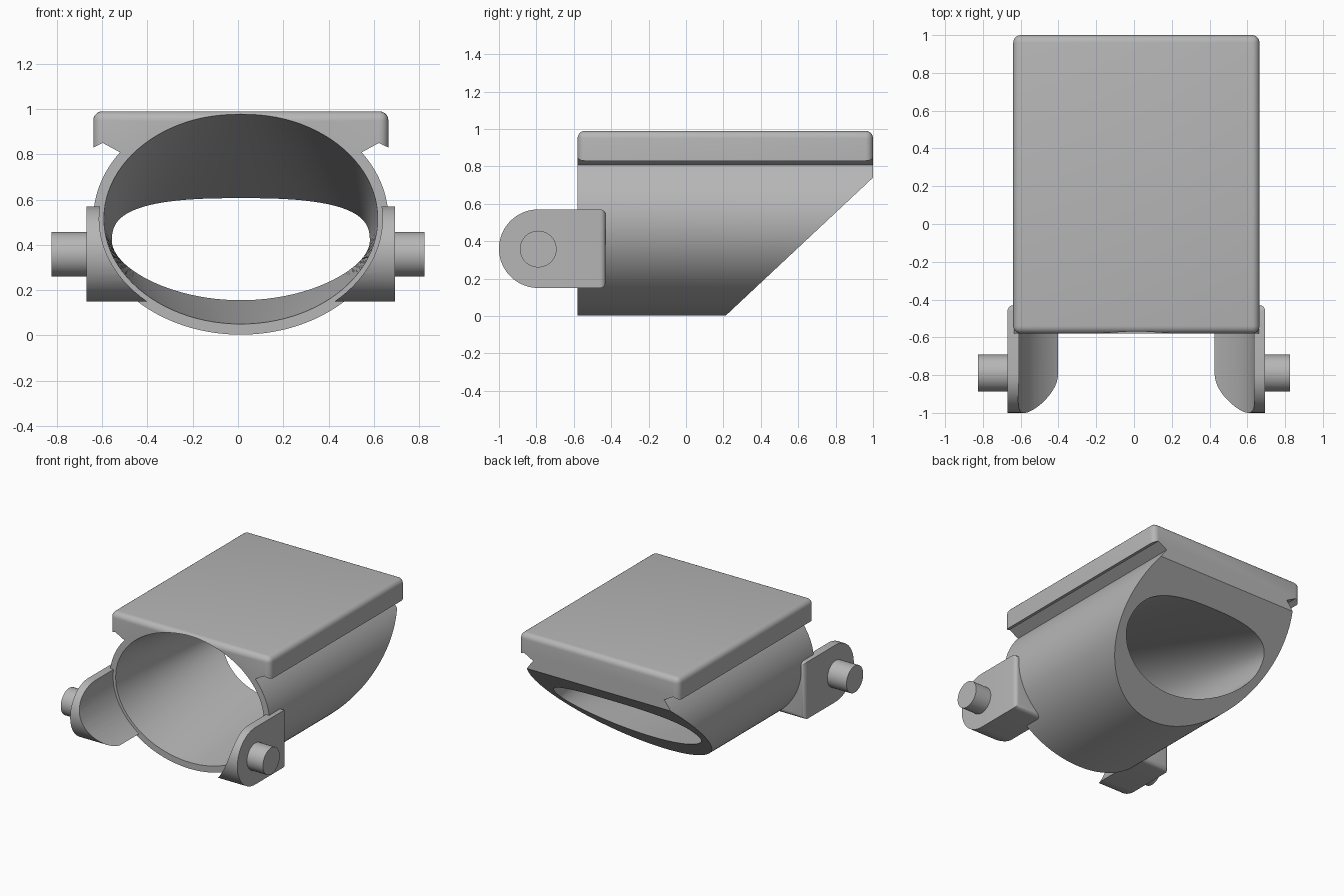
import bpy, bmesh
from math import sin, cos, pi, radians
from mathutils import Vector

cube = bpy.data.objects.get("Cube")
if cube:
    bpy.data.objects.remove(cube, do_unlink=True)

CX, CZ = 0.0125, 0.515          # axis of the oval sleeve
FRONT, BACK = -0.58, 1.0

grey = bpy.data.materials.new("matte grey")
grey.use_nodes = True
grey.diffuse_color = (0.47, 0.47, 0.47, 1)
grey.node_tree.nodes["Principled BSDF"].inputs["Base Color"].default_value = (0.47, 0.47, 0.47, 1)


def loft(name, rings, bevel_rule=None, width=0.03):
    """Skin closed rings of points, cap both ends, optionally bevel chosen edges."""
    bm = bmesh.new()
    loops = [[bm.verts.new(p) for p in ring] for ring in rings]
    n = len(loops[0])
    for a, b in zip(loops, loops[1:]):
        for i in range(n):
            j = (i + 1) % n
            bm.faces.new((a[i], a[j], b[j], b[i]))
    bm.faces.new(loops[0])
    bm.faces.new(loops[-1])
    bmesh.ops.recalc_face_normals(bm, faces=bm.faces[:])
    if bevel_rule:
        edges = [e for e in bm.edges if bevel_rule(e.verts[0].co, e.verts[1].co)]
        bmesh.ops.bevel(bm, geom=edges, offset=width, segments=5, profile=0.5,
                        affect='EDGES', clamp_overlap=True)
    mesh = bpy.data.meshes.new(name)
    bm.to_mesh(mesh)
    bm.free()
    mesh.materials.append(grey)
    obj = bpy.data.objects.new(name, mesh)
    bpy.context.collection.objects.link(obj)
    return obj


def along_y(points, y0, y1):
    return [[Vector((CX + x, y, z)) for x, z in points] for y in (y0, y1)]


def along_x(points, x0, x1):
    return [[Vector((x, y, z)) for y, z in points] for x in (x0, x1)]


def oval(rx, rz, start=0, end=360, steps=96):
    angles = [radians(start + (end - start) * i / steps) for i in range(steps + 1)]
    return [(rx * cos(a), CZ + rz * sin(a)) for a in angles]


def activate(obj):
    bpy.ops.object.select_all(action='DESELECT')
    obj.select_set(True)
    bpy.context.view_layer.objects.active = obj


def cut(obj, cutter):
    cutter.hide_render = True
    mod = obj.modifiers.new("cut", 'BOOLEAN')
    mod.operation = 'DIFFERENCE'
    mod.solver = 'EXACT'
    mod.object = cutter
    activate(obj)
    bpy.ops.object.modifier_apply(modifier=mod.name)
    bpy.data.objects.remove(cutter, do_unlink=True)


def smooth(obj):
    activate(obj)
    bpy.ops.object.shade_smooth_by_angle(angle=radians(30))


# Sleeve with flat top plate and overhanging lips, as one profile
lip = [(0.61, 0.85), (0.652, 0.83), (0.652, 0.99)]
outline = oval(0.652, 0.512, 35, -215)
outline += [(-x, z) for x, z in lip] + lip[::-1]


def plate_edges(a, b):
    outer = all(abs(abs(v.x - CX) - 0.652) < 1e-4 and v.z > 0.8 for v in (a, b))
    vertical = abs(a.z - b.z) > 0.1
    top = a.z > 0.98 and b.z > 0.98
    return outer and (vertical or top)


sleeve = loft("sleeve_and_top_plate", along_y(outline, FRONT, BACK), plate_edges, 0.04)

# Tapering bore that flattens towards the back
bore_rings = []
for k in range(19):
    s = -0.04 + 0.1 * k
    low, high, rx = 0.05 + 0.11 * s, 0.98 - 0.26 * s, 0.605 - 0.028 * s
    mid, rz = (low + high) / 2, (high - low) / 2
    power = 2 + 0.4 * max(s, 0)
    ring = []
    for i in range(96):
        a = 2 * pi * i / 96
        c, d = cos(a), sin(a)
        p = 2 / power if d > 0 else 1
        x = rx * abs(c) ** p * (1 if c > 0 else -1)
        z = mid + rz * abs(d) ** p * (1 if d > 0 else -1)
        ring.append(Vector((CX + x, FRONT + s, z)))
    bore_rings.append(ring)
cut(sleeve, loft("bore_cutter", bore_rings))

# Slanted back cut
slant = [(0.21 - 0.214, -0.2), (0.21, 0), (1.0, 0.74), (1.214, 0.94), (1.3, -0.2)]
cut(sleeve, loft("slant_cutter", along_x(slant, -1, 1)))
smooth(sleeve)

# Side lugs with round front ends, and their pivot pins
PY, PZ, R, REAR = -0.79, 0.36, 0.21, -0.43
lug_outline = [(PY + R * cos(radians(a)), PZ + R * sin(radians(a))) for a in range(90, 271, 5)]
lug_outline += [(REAR, PZ - R), (REAR, PZ + R)]
pin_outline = [(PY + 0.098 * cos(2 * pi * i / 48), PZ - 0.002 + 0.098 * sin(2 * pi * i / 48))
               for i in range(48)]

for side, word in ((1, "left"), (-1, "right")):
    outer = CX + side * 0.682

    def rear_edges(a, b):
        at_rear = abs(a.y - REAR) < 1e-4 and abs(b.y - REAR) < 1e-4
        return at_rear and (abs(a.x - outer) < 1e-4 or abs(b.x - outer) < 1e-4)

    lug = loft(word + "_lug", along_x(lug_outline, CX + side * 0.36, outer), rear_edges)
    cut(lug, loft("lug_cutter", along_y(oval(0.626, 0.487)[:-1], -1.2, -0.3)))
    smooth(lug)
    pin = loft(word + "_pin", along_x(pin_outline, CX + side * 0.66, side * 0.825))
    smooth(pin)
